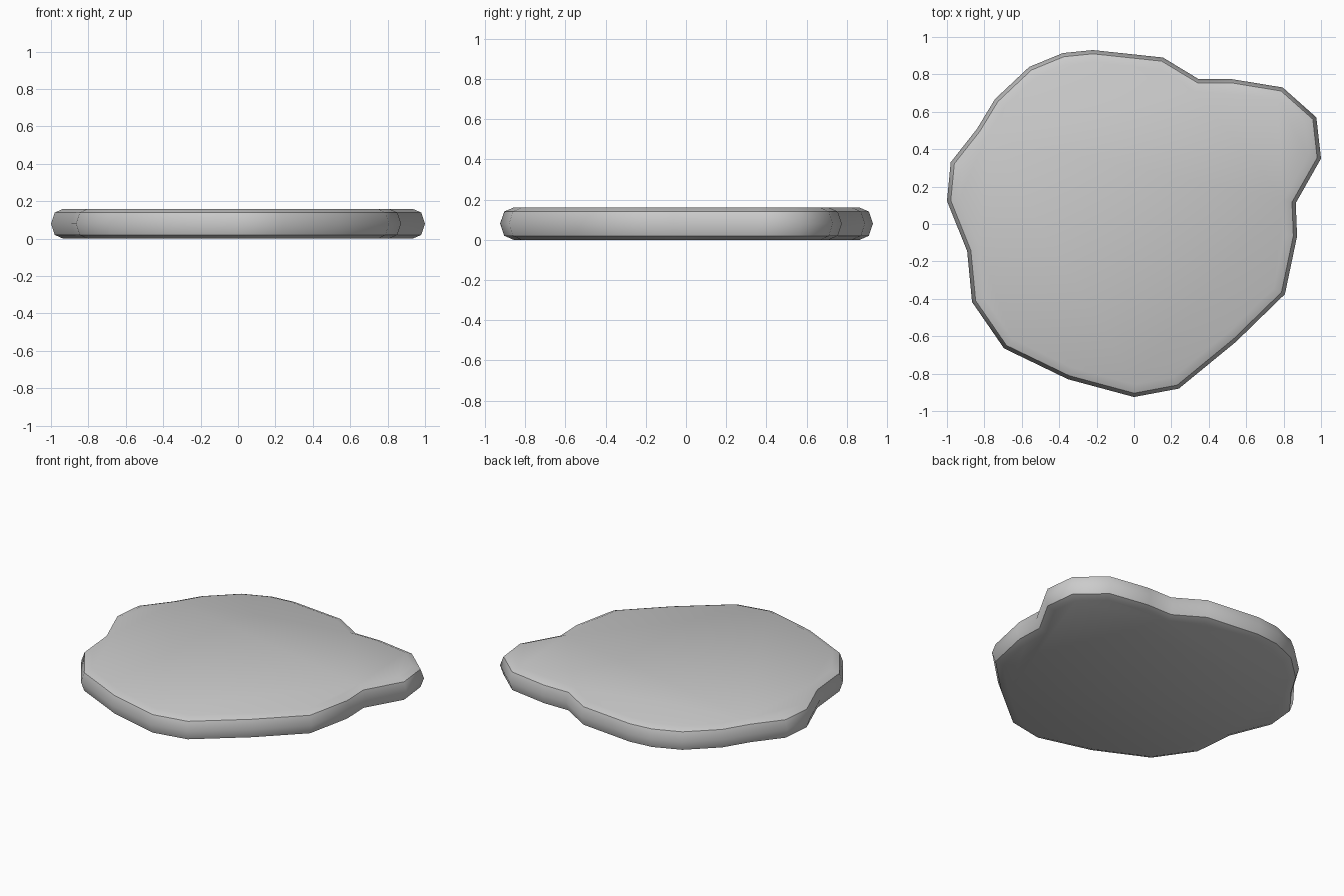
import bpy
import bmesh
import math
from mathutils import Vector

if "Cube" in bpy.data.objects:
    bpy.data.objects.remove(bpy.data.objects["Cube"])

# Widest outline of the flat stone, clockwise from the top
OUTLINE = [
    (-0.22, 0.93), (0.155, 0.89), (0.345, 0.775), (0.52, 0.775), (0.795, 0.73),
    (0.975, 0.57), (1.0, 0.35), (0.865, 0.112), (0.872, -0.065), (0.807, -0.375),
    (0.545, -0.63), (0.24, -0.88), (0.0, -0.925), (-0.353, -0.83), (-0.695, -0.665),
    (-0.866, -0.417), (-0.892, -0.145), (-1.0, 0.123), (-0.98, 0.33),
    (-0.84, 0.508), (-0.743, 0.668), (-0.56, 0.84), (-0.38, 0.914),
]
# Rounded rim: (inset, height)
RIM = [(0.065, 0.0), (0.02, 0.02), (0.0, 0.08), (0.02, 0.14), (0.065, 0.16)]


def inset(points, d):
    """Move a clockwise outline inwards by d with mitred corners."""
    pts = [Vector(p) for p in points]
    result = []
    for i, p in enumerate(pts):
        a = (p - pts[i - 1]).normalized()
        b = (pts[(i + 1) % len(pts)] - p).normalized()
        na, nb = Vector((a.y, -a.x)), Vector((b.y, -b.x))
        result.append(p + (na + nb) * d / (1 + na.dot(nb)))
    return result


# Stack the rim rings, bridge them and cap both ends
bm = bmesh.new()
rings = [[bm.verts.new((p.x, p.y, z)) for p in inset(OUTLINE, d)] for d, z in RIM]
n = len(OUTLINE)
for low, high in zip(rings, rings[1:]):
    for i in range(n):
        j = (i + 1) % n
        bm.faces.new((low[i], high[i], high[j], low[j]))
bm.faces.new(rings[0])
bm.faces.new(rings[-1][::-1])
bmesh.ops.recalc_face_normals(bm, faces=bm.faces)

mesh = bpy.data.meshes.new("flat_stone")
bm.to_mesh(mesh)
bm.free()
stone = bpy.data.objects.new("flat_stone", mesh)
bpy.context.collection.objects.link(stone)

# Smooth shading, keeping the rim edges sharp
bpy.context.view_layer.objects.active = stone
stone.select_set(True)
bpy.ops.object.shade_smooth_by_angle(angle=math.radians(40))
